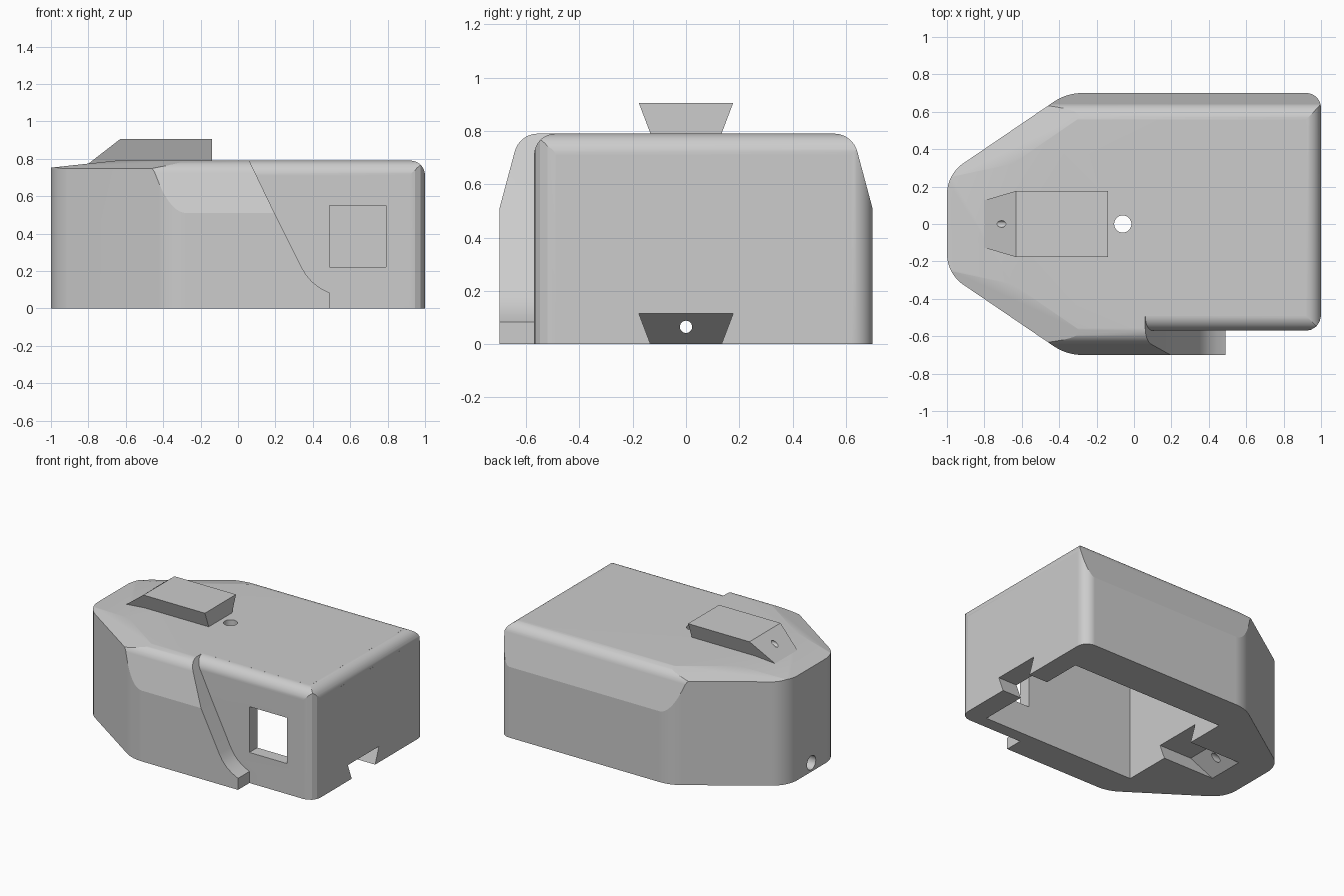
import bpy, bmesh, math
from mathutils import Vector

if "Cube" in bpy.data.objects:
    bpy.data.objects.remove(bpy.data.objects["Cube"])

TONE = (0.604, 0.604, 0.604, 1)
grey = bpy.data.materials.new("plain grey")
grey.use_nodes = True
grey.diffuse_color = TONE
for node in grey.node_tree.nodes:
    if node.type == 'BSDF_PRINCIPLED':
        node.inputs["Base Color"].default_value = TONE


def finish(name, bm):
    bmesh.ops.recalc_face_normals(bm, faces=bm.faces)
    mesh = bpy.data.meshes.new(name)
    bm.to_mesh(mesh)
    bm.free()
    mesh.materials.append(grey)
    ob = bpy.data.objects.new(name, mesh)
    bpy.context.collection.objects.link(ob)
    return ob


def rounded(corners, steps=12):
    """Outline from (a, b, radius) corners."""
    out = []
    for i, (a, b, r) in enumerate(corners):
        p = Vector((a, b, 0))
        if r == 0:
            out.append((a, b))
            continue
        prev, nxt = corners[i - 1], corners[(i + 1) % len(corners)]
        u = (Vector((prev[0], prev[1], 0)) - p).normalized()
        v = (Vector((nxt[0], nxt[1], 0)) - p).normalized()
        half = u.angle(v) / 2
        inward = (u + v).normalized()
        c = p + inward * r / math.sin(half)
        start = (p + u * r / math.tan(half) - c).normalized()
        end = (p + v * r / math.tan(half) - c).normalized()
        sweep = start.angle(end)
        for k in range(steps + 1):
            t = k / steps
            q = c + r * (start * math.sin((1 - t) * sweep) + end * math.sin(t * sweep)) / math.sin(sweep)
            out.append((q.x, q.y))
    return out


def prism(name, outline, axis, lo, hi):
    place = {'x': lambda a, b, h: (h, a, b),
             'y': lambda a, b, h: (a, h, b),
             'z': lambda a, b, h: (a, b, h)}[axis]
    bm = bmesh.new()
    low = [bm.verts.new(place(a, b, lo)) for a, b in outline]
    high = [bm.verts.new(place(a, b, hi)) for a, b in outline]
    bm.faces.new(low)
    bm.faces.new(high)
    for i in range(len(low)):
        bm.faces.new((low[i - 1], low[i], high[i], high[i - 1]))
    return finish(name, bm)


def block(name, x, y, z):
    return prism(name, [(x[0], y[0]), (x[1], y[0]), (x[1], y[1]), (x[0], y[1])], 'z', *z)


def rod(name, axis, a, b, radius, lo, hi):
    ring = [(a + radius * math.cos(k * math.tau / 32), b + radius * math.sin(k * math.tau / 32))
            for k in range(32)]
    return prism(name, ring, axis, lo, hi)


def hull(name, points):
    """Convex solid, mirrored across y."""
    bm = bmesh.new()
    for x, y, z in points:
        for s in (-1, 1):
            bm.verts.new((x, s * y, z))
    bmesh.ops.convex_hull(bm, input=bm.verts)
    bmesh.ops.dissolve_limit(bm, angle_limit=0.01, verts=bm.verts, edges=bm.edges)
    return finish(name, bm)


def combine(target, tool, operation='DIFFERENCE'):
    mod = target.modifiers.new(operation.title(), 'BOOLEAN')
    mod.object, mod.operation, mod.solver = tool, operation, 'EXACT'
    bpy.context.view_layer.objects.active = target
    bpy.ops.object.modifier_apply(modifier=mod.name)
    bpy.data.objects.remove(tool)


def dovetail(name, base, x_end):
    low, top = base - 0.04, base + 0.115
    return hull(name, [(-0.83, 0.118, low), (x_end, 0.118, low),
                       (-0.63, 0.177, top), (x_end, 0.177, top)])


# Housing: plan outline with tapered nose
housing = prism("housing", rounded([
    (-1, 0.265, 0.2), (-1, -0.265, 0.2), (-0.36, -0.7, 0.27), (0.92, -0.7, 0),
    (0.92, -0.57, 0), (0.945, -0.566, 0), (0.975, -0.548, 0), (0.993, -0.52, 0),
    (1, -0.49, 0), (1, 0.7, 0.08), (-0.36, 0.7, 0.27)]), 'z', 0, 1)

# Leaning upper sides with rounded shoulders
shoulders = prism("shoulders", rounded([
    (-0.76, -0.2, 0), (0.76, -0.2, 0), (0.76, 0.286, 0), (0.625, 0.79, 0.09),
    (-0.625, 0.79, 0.09), (-0.76, 0.286, 0)]), 'x', -1.5, 1.5)
combine(housing, shoulders, 'INTERSECT')

# Gentle fall of the roof towards the nose
rim = [(-1.3, 0.182), (-0.32, 0.85), (1.3, 0.85)]
nose_fall = hull("nose_fall", [(x, y, z) for x, y in rim for z in (-0.2, 0.72)] +
                 [(0, 0.461, 0.86), (0.572, 0.85, 0.86), (1.3, 0.85, 0.86)])
combine(housing, nose_fall, 'INTERSECT')

# Rounded top edge of the flat end
end_round = block("end_round", (0.922, 1.2), (-1, 1), (0.712, 1))
combine(end_round, prism("end_core", rounded(
    [(0, 0, 0), (1, 0, 0), (1, 0.79, 0.08), (0, 0.79, 0)]), 'y', -1.2, 1.2))
combine(housing, end_round)

# Recessed front panel behind a curved step
step = prism("step", [
    (0.02, 0.873), (0.06, 0.79), (0.195, 0.51), (0.34, 0.22), (0.365, 0.178),
    (0.395, 0.143), (0.44, 0.108), (0.49, 0.083), (0.49, -0.1), (1.2, -0.1),
    (1.2, 0.873)], 'y', -1, -0.492)
combine(step, prism("panel_core", rounded(
    [(-0.57, -0.3, 0), (0, -0.3, 0), (0, 0.79, 0), (-0.57, 0.79, 0.08)]), 'x', -0.5, 1.5))
combine(housing, step)

# Hollow inside, window, lower dovetail socket and holes
for tool in (block("cavity", (-0.37, 0.85), (-0.48, 0.42), (-0.1, 0.7)),
             block("window", (0.49, 0.79), (-1, -0.4), (0.22, 0.55)),
             dovetail("socket", 0, 1.2),
             rod("roof_hole", 'z', -0.06, 0, 0.046, 0.6, 1),
             rod("nose_hole", 'x', 0, 0.065, 0.023, -1.2, -0.6),
             rod("nose_recess", 'x', 0, 0.065, 0.05, -1.2, -0.86)):
    combine(housing, tool)

# Dovetail rail on the roof with a small blind hole
rail = dovetail("dovetail_rail", 0.79, -0.14)
combine(rail, rod("rail_hole", 'x', 0, 0.844, 0.018, -0.9, -0.55))

# Smooth fillets, crisp edges
for ob in (housing, rail):
    bpy.ops.object.select_all(action='DESELECT')
    ob.select_set(True)
    bpy.context.view_layer.objects.active = ob
    bpy.ops.object.shade_smooth_by_angle(angle=math.radians(14))
    weighted = ob.modifiers.new("Weighted Normals", 'WEIGHTED_NORMAL')
    weighted.keep_sharp = True
